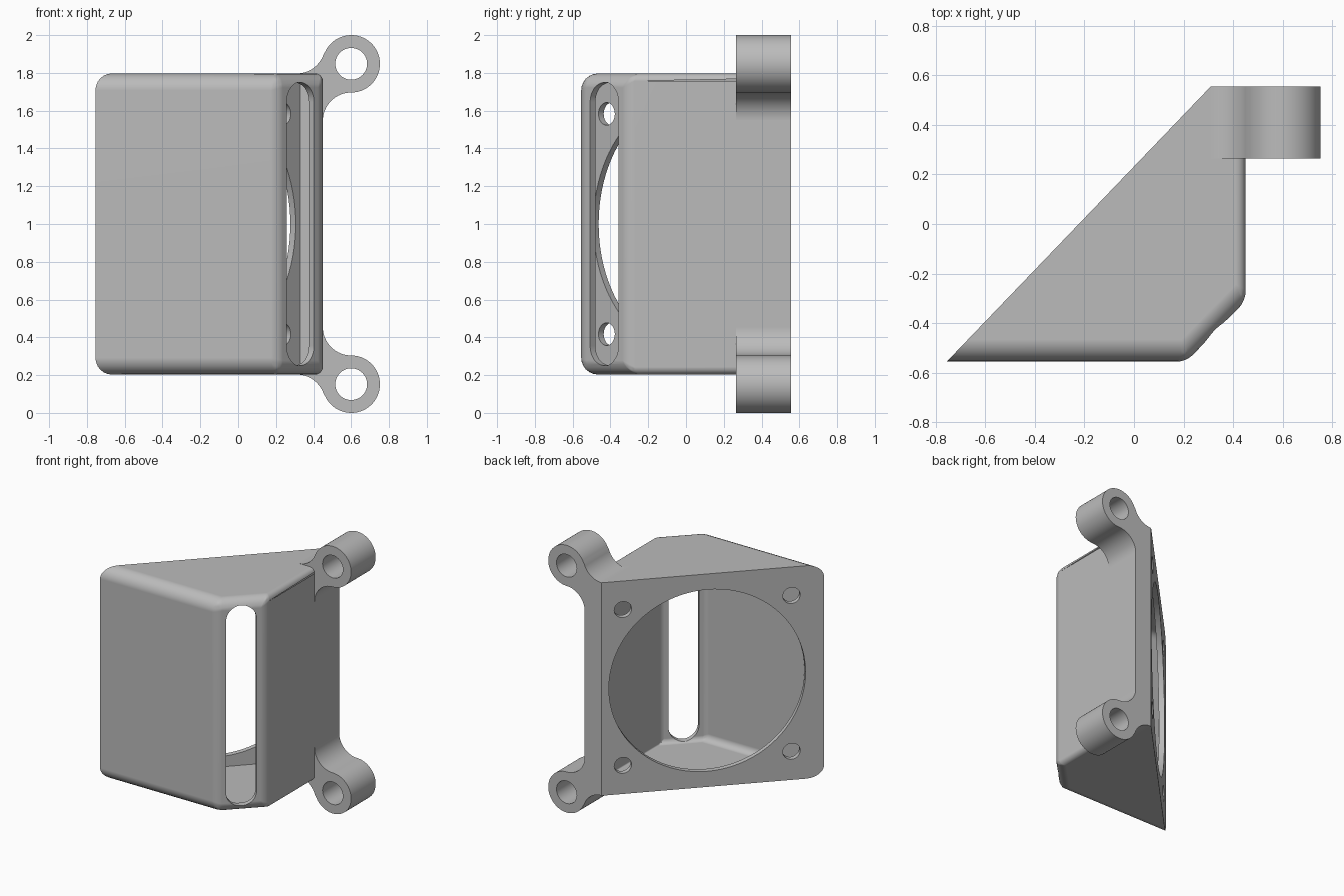
import bpy, bmesh
from math import sin, cos, atan2, pi, radians
from mathutils import Vector, Matrix

if "Cube" in bpy.data.objects:
    bpy.data.objects.remove(bpy.data.objects["Cube"], do_unlink=True)

grey = bpy.data.materials.new("matte grey")
grey.use_nodes = True
grey.diffuse_color = (0.5, 0.5, 0.5, 1)
grey.node_tree.nodes["Principled BSDF"].inputs["Base Color"].default_value = (0.5, 0.5, 0.5, 1)

UP = Vector((0, 0, 1))


def frame(origin, u, v):
    """Placement with local x along u, local y along v."""
    u, v = Vector(u).normalized(), Vector(v).normalized()
    m = Matrix((u, v, u.cross(v))).transposed().to_4x4()
    m.translation = origin
    return m


def arc(cx, cy, r, a0, a1, n):
    return [(cx + r * cos(a0 + (a1 - a0) * i / n), cy + r * sin(a0 + (a1 - a0) * i / n))
            for i in range(n + 1)]


def circle(cx, cy, r, n=64):
    return arc(cx, cy, r, 0, 2 * pi, n)[:-1]


def apply(ob, mod):
    bpy.context.view_layer.objects.active = ob
    bpy.ops.object.modifier_apply(modifier=mod.name)


def extrude(name, points, lo, hi, place=Matrix(), rims=None, posts=None):
    """Extruded outline; rims and posts give fillet widths per side and per corner."""
    bm = bmesh.new()
    layer = bm.edges.layers.float.new("bevel_weight_edge")
    low = [bm.verts.new((x, y, lo)) for x, y in points]
    top = [bm.verts.new((x, y, hi)) for x, y in points]
    n = len(points)
    bm.faces.new(low[::-1])
    bm.faces.new(top)
    for i in range(n):
        j = (i + 1) % n
        bm.faces.new((low[i], low[j], top[j], top[i]))
    if rims:
        for i in range(n):
            j = (i + 1) % n
            for ring in (low, top):
                bm.edges.get((ring[i], ring[j]))[layer] = rims[i] * 10
            bm.edges.get((low[i], top[i]))[layer] = posts[i] * 10
    bm.transform(place)
    bmesh.ops.recalc_face_normals(bm, faces=bm.faces)
    mesh = bpy.data.meshes.new(name)
    bm.to_mesh(mesh)
    bm.free()
    mesh.materials.append(grey)
    ob = bpy.data.objects.new(name, mesh)
    bpy.context.collection.objects.link(ob)
    if rims:
        bev = ob.modifiers.new("fillet", "BEVEL")
        bev.limit_method = "WEIGHT"
        bev.width = 0.1
        bev.segments = 6
        apply(ob, bev)
    return ob


def combine(ob, other, operation):
    mod = ob.modifiers.new("combine", "BOOLEAN")
    mod.operation = operation
    mod.solver = "EXACT"
    mod.object = other
    apply(ob, mod)
    bpy.data.objects.remove(other, do_unlink=True)


def inset(points, w):
    """Move every side of a counter-clockwise outline inward by w."""
    pts = [Vector(p) for p in points]
    out = []
    for i, p in enumerate(pts):
        a = (p - pts[i - 1]).normalized()
        b = (pts[(i + 1) % len(pts)] - p).normalized()
        na, nb = Vector((-a.y, a.x)), Vector((-b.y, b.x))
        out.append(tuple(p + (na + nb) * (w / (1 + na.dot(nb)))))
    return out


# Hollow housing: front, chamfer, side, narrow back, slanted mounting plate
wall, half = 0.04, 0.797
plan = [(-0.755, -0.555), (0.21, -0.555), (0.45, -0.31), (0.45, 0.555), (0.31, 0.555)]
housing = extrude("housing", plan, 1 - half, 1 + half,
                  rims=(0.09, 0.075, 0.04, 0, 0), posts=(0, 0.037, 0.037, 0, 0))
cavity = extrude("cavity", inset(plan, wall), 1 - half + wall, 1 + half - wall,
                 rims=(0.05, 0.035, 0.01, 0, 0), posts=(0, 0.02, 0.02, 0, 0))
combine(housing, cavity, "DIFFERENCE")

# Round opening and four screw holes in the slanted plate
corner = Vector((0.31, 0.555, 1))
slant = frame(corner, (-1.065, -1.11, 0), UP)
mid, pitch = 0.73, 0.583
combine(housing, extrude("opening", circle(mid, 0, 0.68, 96), -0.055, 0.055, slant), "DIFFERENCE")
for su in (-1, 1):
    for sv in (-1, 1):
        screw = extrude("screw", circle(mid + su * pitch, sv * pitch, 0.06, 32), -0.055, 0.055, slant)
        combine(housing, screw, "DIFFERENCE")

# Tall slot through the chamfer
r, h = 0.105, 0.645
capsule = arc(0, h, r, 0, pi, 24) + arc(0, -h, r, pi, 2 * pi, 24)
chamfer = frame(Vector((0.33, -0.4325, 1)), (0.24, 0.245, 0), UP)
combine(housing, extrude("slot", capsule, -0.1, 0.1, chamfer), "DIFFERENCE")

# Two mounting ears blended into the side wall, mirrored about mid height
cx, cz, ear_r, fil = 0.6, 0.848, 0.152, 0.15
ax, az = 0.312, half + fil
touch = atan2(cz - az, cx - ax)
outline = (arc(ax, az, fil, -pi / 2, touch, 14)
           + arc(cx, cz, ear_r, touch + pi, -pi / 2, 48)[1:]
           + arc(cx, cz - ear_r - fil, fil, pi / 2, pi, 16)[1:]
           + [(0.42, cz - ear_r - fil), (0.42, half - 0.027), (ax, half - 0.027)])
upright = frame(Vector((0, 0, 1)), (1, 0, 0), UP)
for side in (1, -1):
    ear = extrude("ear", [(x, z * side) for x, z in outline], -0.555, -0.265, upright)
    bore = extrude("bore", circle(cx, cz * side, 0.084, 48), -0.6, -0.2, upright)
    combine(ear, bore, "DIFFERENCE")
    combine(housing, ear, "UNION")

# Smooth fillets, crisp edges
bpy.ops.object.select_all(action="DESELECT")
housing.select_set(True)
bpy.context.view_layer.objects.active = housing
bpy.ops.object.shade_smooth_by_angle(angle=radians(30))
weighted = housing.modifiers.new("even shading", "WEIGHTED_NORMAL")
weighted.keep_sharp = True
